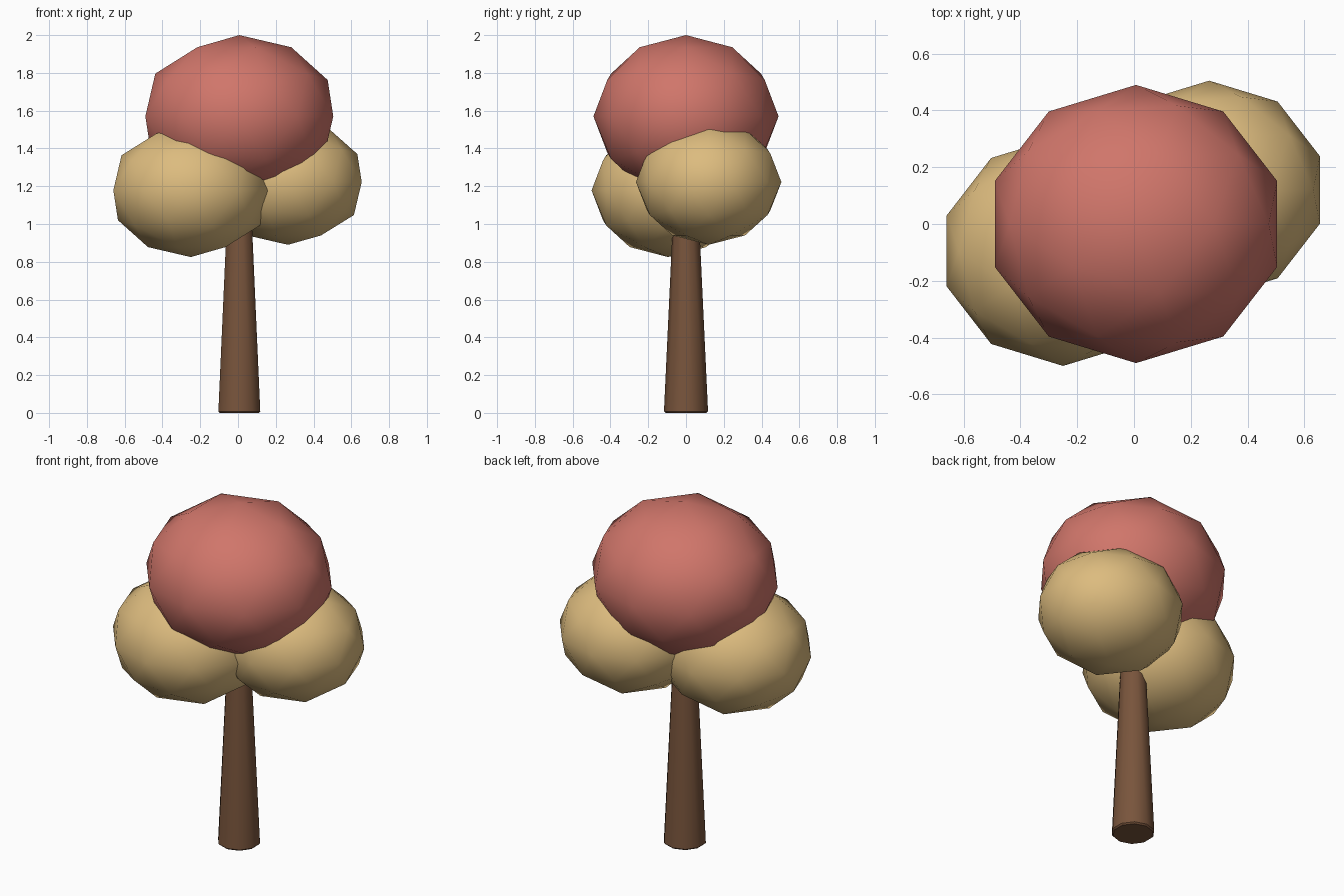
import bpy
import bmesh
from mathutils import Vector

cube = bpy.data.objects.get("Cube")
if cube:
    bpy.data.objects.remove(cube, do_unlink=True)


def make_material(name, color):
    mat = bpy.data.materials.new(name)
    mat.use_nodes = True
    mat.diffuse_color = (*color, 1)
    bsdf = next(n for n in mat.node_tree.nodes if n.type == 'BSDF_PRINCIPLED')
    bsdf.inputs["Base Color"].default_value = (*color, 1)
    return mat


def finish(name, bm, mat):
    """Turn a bmesh into a smooth-shaded object."""
    for face in bm.faces:
        face.smooth = True
    mesh = bpy.data.meshes.new(name)
    bm.to_mesh(mesh)
    bm.free()
    mesh.materials.append(mat)
    obj = bpy.data.objects.new(name, mesh)
    bpy.context.collection.objects.link(obj)
    return obj


def foliage(name, center, radii, mat):
    """A squashed low-poly ball of leaves."""
    bm = bmesh.new()
    bmesh.ops.create_icosphere(bm, subdivisions=2, radius=1)
    bmesh.ops.scale(bm, vec=Vector(radii), verts=bm.verts)
    bmesh.ops.translate(bm, vec=Vector(center), verts=bm.verts)
    return finish(name, bm, mat)


red = make_material("coral red leaves", (0.63, 0.18, 0.145))
tan = make_material("sandy yellow leaves", (0.72, 0.50, 0.21))
brown = make_material("brown bark", (0.19, 0.09, 0.045))

# Leaf clusters
foliage("top_foliage", (0.007, 0, 1.57), (0.523, 0.49, 0.43), red)
foliage("right_foliage", (-0.25, -0.095, 1.178), (0.431, 0.405, 0.353), tan)
foliage("left_foliage", (0.265, 0.12, 1.222), (0.41, 0.385, 0.332), tan)

# Tapered ten-sided trunk, its top hidden in the leaves
height = 1.26
bm = bmesh.new()
bmesh.ops.create_cone(bm, cap_ends=True, segments=10, radius1=0.117,
                      radius2=0.058, depth=height)
bmesh.ops.translate(bm, vec=Vector((0.007, 0, height / 2)), verts=bm.verts)

# Slightly softened foot
foot = [e for e in bm.edges if all(v.co.z < 0.01 for v in e.verts)]
bmesh.ops.bevel(bm, geom=foot, offset=0.008, segments=1, affect='EDGES')
trunk = finish("trunk", bm, brown)

# Keep the flat base and top crisp
bpy.ops.object.select_all(action='DESELECT')
trunk.select_set(True)
bpy.context.view_layer.objects.active = trunk
bpy.ops.object.shade_smooth_by_angle(angle=0.7)
